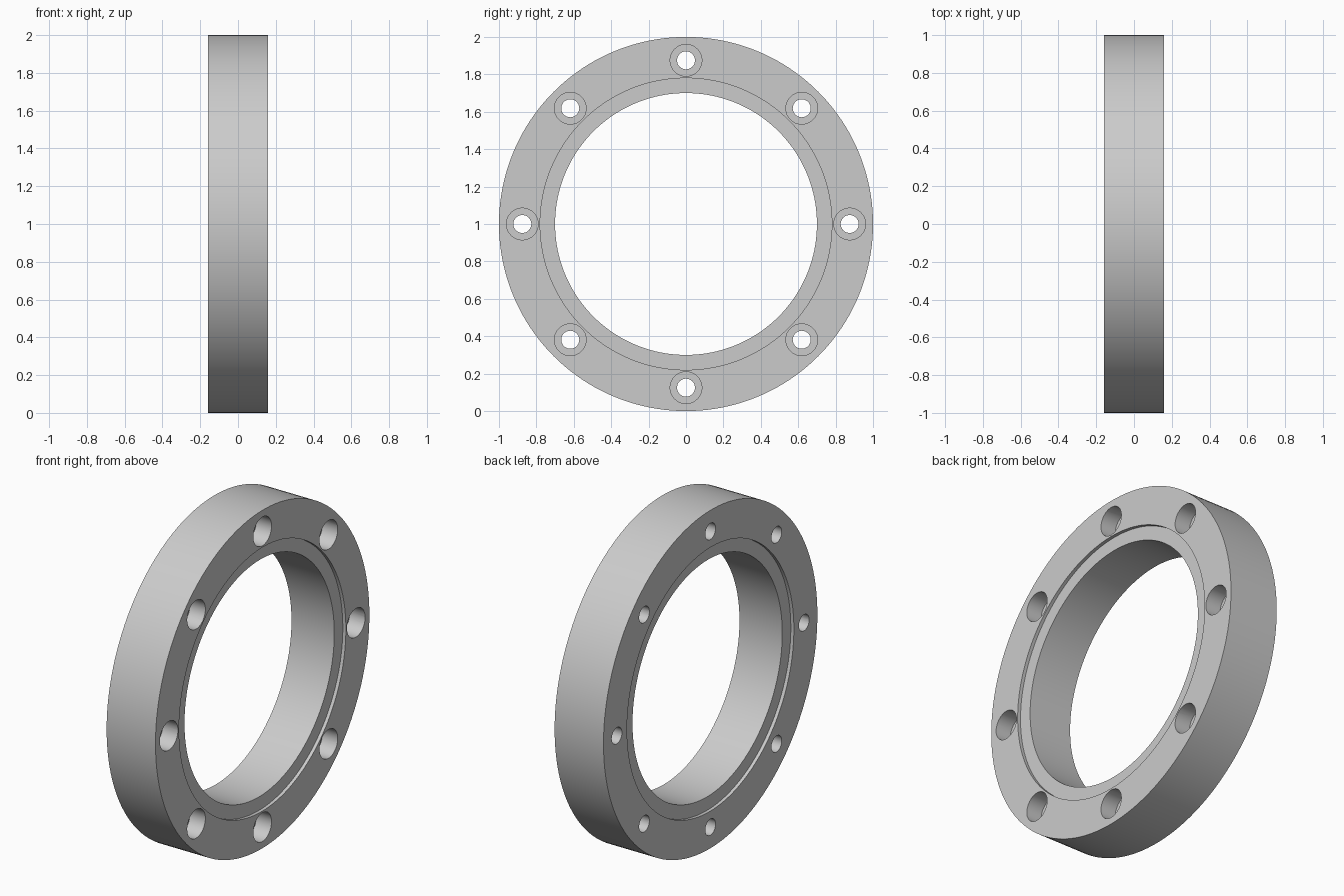
import bpy, bmesh
from math import pi, radians
from mathutils import Matrix, Vector

cube = bpy.data.objects.get("Cube")
if cube:
    bpy.data.objects.remove(cube, do_unlink=True)

HALF = 0.16        # half thickness
RECESS = 0.02      # depth of the lip step on both faces
BORE_DEPTH = 0.1
HOLES = 8

steel = bpy.data.materials.new("steel_grey")
steel.use_nodes = True
colour = (0.6, 0.6, 0.6, 1)
steel.diffuse_color = colour
steel.node_tree.nodes["Principled BSDF"].inputs["Base Color"].default_value = colour


def lathe(bm, profile, steps, centre=(0, 0, 0), closed=True):
    """Revolve (x, radius) points around an axis along x."""
    new = [bm.verts.new((x, 0, r)) for x, r in profile]
    edges = [bm.edges.new(pair) for pair in zip(new, new[1:])]
    if closed:
        edges.append(bm.edges.new((new[-1], new[0])))
    before = set(bm.verts) - set(new)
    bmesh.ops.spin(bm, geom=new + edges, axis=(1, 0, 0), cent=(0, 0, 0),
                   angle=2 * pi, steps=steps, use_merge=True)
    made = [v for v in bm.verts if v not in before]
    bmesh.ops.remove_doubles(bm, verts=made, dist=1e-5)
    made = [v for v in bm.verts if v not in before]
    bmesh.ops.translate(bm, verts=made, vec=Vector(centre))


def finish(bm, name):
    bmesh.ops.recalc_face_normals(bm, faces=bm.faces)
    mesh = bpy.data.meshes.new(name)
    bm.to_mesh(mesh)
    bm.free()
    mesh.materials.append(steel)
    obj = bpy.data.objects.new(name, mesh)
    bpy.context.collection.objects.link(obj)
    return obj


# Ring body with a shallow inner lip on each face
bm = bmesh.new()
lip = HALF - RECESS
lathe(bm, [(-HALF, 1), (HALF, 1), (HALF, 0.78), (lip, 0.78),
           (lip, 0.7), (-lip, 0.7), (-lip, 0.78), (-HALF, 0.78)], 160)
bmesh.ops.translate(bm, verts=bm.verts, vec=(0, 0, 1))
ring = finish(bm, "flange_ring")

# Stepped cutters for the counterbored bolt holes
bm = bmesh.new()
floor = HALF - BORE_DEPTH
for i in range(HOLES):
    spot = Matrix.Rotation(2 * pi * i / HOLES, 3, "X") @ Vector((0, 0, 0.875))
    lathe(bm, [(-0.3, 0), (-0.3, 0.048), (floor, 0.048), (floor, 0.085),
               (0.3, 0.085), (0.3, 0)], 40, spot + Vector((0, 0, 1)), closed=False)
cutter = finish(bm, "bolt_hole_cutter")
cutter.hide_render = True

# Cut the holes and drop the cutter
cut = ring.modifiers.new("bolt_holes", "BOOLEAN")
cut.operation = "DIFFERENCE"
cut.solver = "EXACT"
cut.object = cutter
bpy.ops.object.select_all(action="DESELECT")
bpy.context.view_layer.objects.active = ring
ring.select_set(True)
bpy.ops.object.modifier_apply(modifier=cut.name)
bpy.data.objects.remove(cutter, do_unlink=True)
bpy.ops.object.shade_smooth_by_angle(angle=radians(30))
